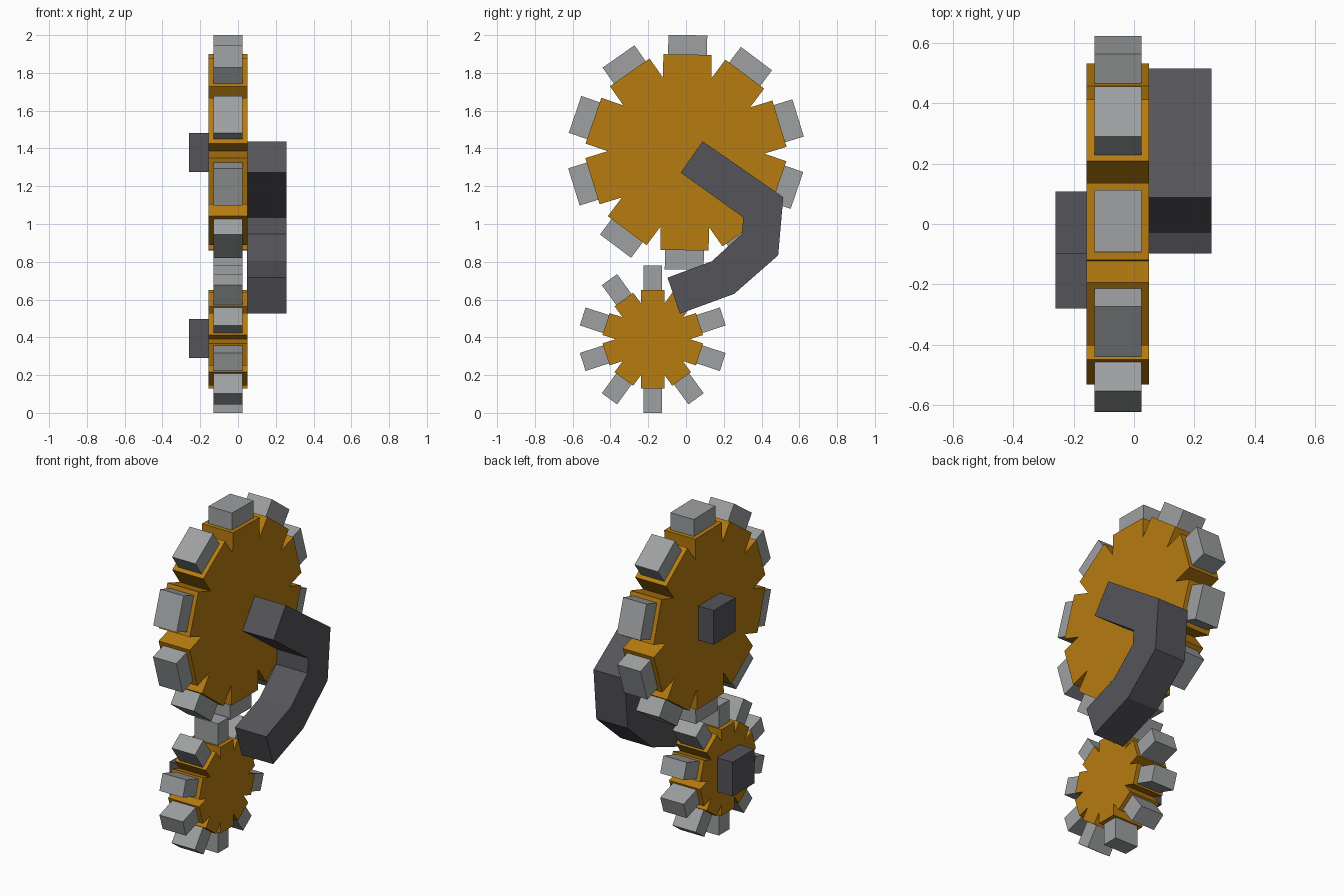
import bpy, bmesh, math

if "Cube" in bpy.data.objects:
    bpy.data.objects.remove(bpy.data.objects["Cube"])


def material(name, rgb):
    m = bpy.data.materials.new(name)
    m.diffuse_color = (*rgb, 1)
    m.use_nodes = True
    m.node_tree.nodes["Principled BSDF"].inputs["Base Color"].default_value = m.diffuse_color
    return m


GOLD = material("gold", (0.47, 0.20, 0.005))
GREY = material("light grey", (0.34, 0.352, 0.356))
DARK = material("dark grey", (0.089, 0.089, 0.102))


def extrude_x(name, outlines, x0, x1, mat):
    """Extrude one or more closed (y, z) outlines from x0 to x1."""
    bm = bmesh.new()
    for pts in outlines:
        face = bm.faces.new([bm.verts.new((x0, y, z)) for y, z in pts])
        out = bmesh.ops.extrude_face_region(bm, geom=[face])
        verts = [g for g in out["geom"] if isinstance(g, bmesh.types.BMVert)]
        bmesh.ops.translate(bm, verts=verts, vec=(x1 - x0, 0, 0))
    bmesh.ops.recalc_face_normals(bm, faces=bm.faces)
    mesh = bpy.data.meshes.new(name)
    bm.to_mesh(mesh)
    bm.free()
    mesh.materials.append(mat)
    obj = bpy.data.objects.new(name, mesh)
    bpy.context.collection.objects.link(obj)
    return obj


def gear(name, cy, cz, tilt, body_r, body_w, tooth_r, tooth_w, count=10):
    """Notched disc with a narrower block tooth on each lobe."""
    step = 2 * math.pi / count

    def place(r, side, a):
        # r runs outward along the lobe, side runs across it
        return (cy + r * math.sin(a) + side * math.cos(a),
                cz + r * math.cos(a) - side * math.sin(a))

    notch_r = body_w / math.sin(step / 2)
    body, teeth = [], []
    for i in range(count):
        a = tilt + i * step
        body += [place(body_r, -body_w, a), place(body_r, body_w, a),
                 place(notch_r, 0, a + step / 2)]
        r0 = body_r - 0.03
        teeth.append([place(r0, -tooth_w, a), place(tooth_r, -tooth_w, a),
                      place(tooth_r, tooth_w, a), place(r0, tooth_w, a)])
    extrude_x(name + "_body", [body], -0.157, 0.05, GOLD)
    extrude_x(name + "_teeth", teeth, -0.131, 0.025, GREY)


def square(cy, cz, h):
    return [(cy - h, cz - h), (cy + h, cz - h), (cy + h, cz + h), (cy - h, cz + h)]


# Gears
gear("large_gear", 0, 1.379, math.radians(0.9), 0.518, 0.128, 0.621, 0.103)
gear("small_gear", -0.176, 0.39, 0, 0.26, 0.061, 0.39, 0.05)

# Square axle stubs
extrude_x("large_axle", [square(0.004, 1.378, 0.103)], -0.26, -0.15, DARK)
extrude_x("small_axle", [square(-0.177, 0.394, 0.103)], -0.26, -0.15, DARK)

# Bent crank arm joining the gears
arm = [(0.088, 1.438), (0.515, 1.142), (0.488, 0.834), (0.255, 0.63),
       (-0.032, 0.525), (-0.098, 0.716), (0.137, 0.803), (0.296, 0.948),
       (0.303, 1.035), (-0.028, 1.272)]
extrude_x("crank_arm", [arm], 0.048, 0.257, DARK)
